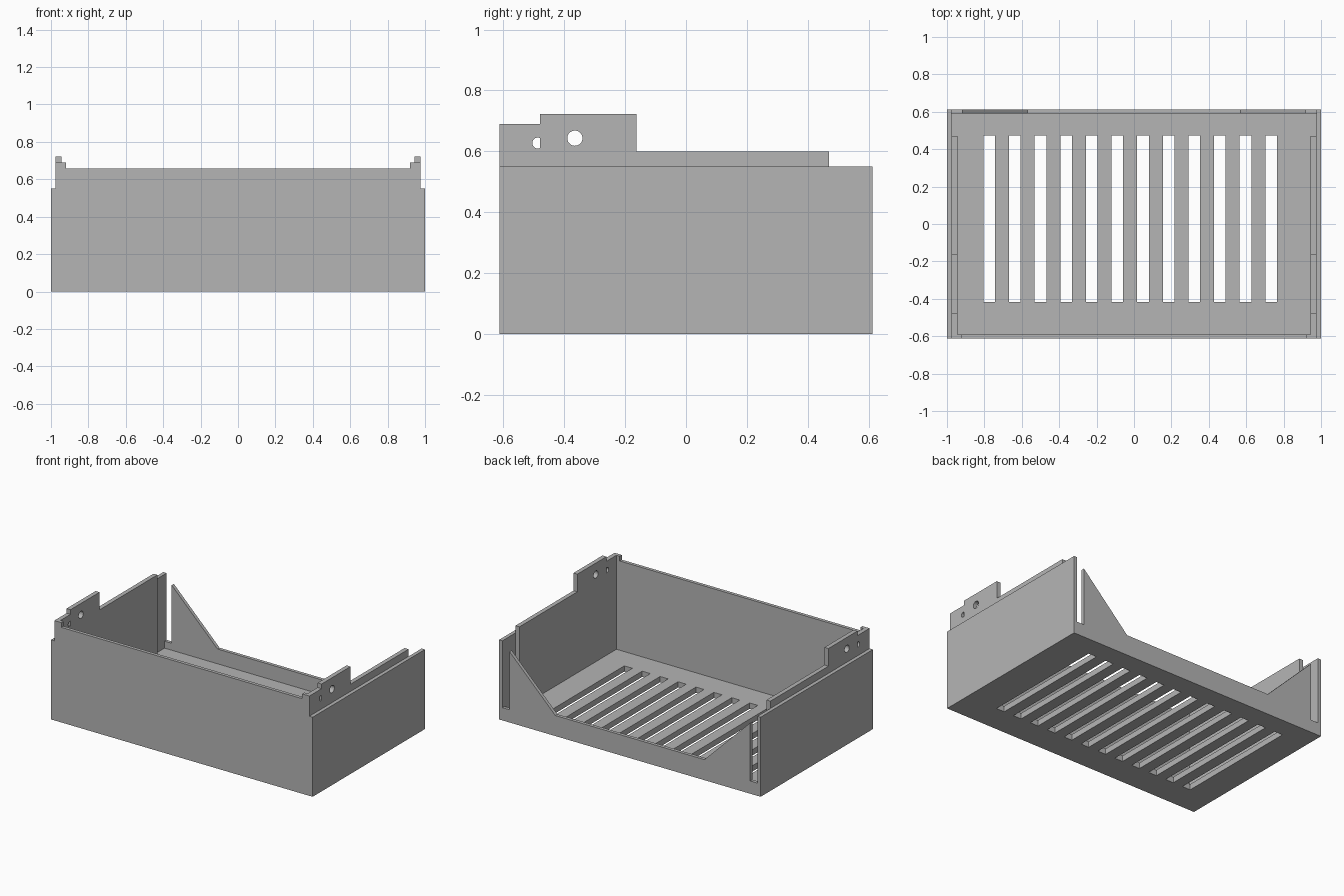
import bpy, bmesh, math
from mathutils import Matrix

cube = bpy.data.objects.get("Cube")
if cube:
    bpy.data.objects.remove(cube, do_unlink=True)

grey = bpy.data.materials.new("plain grey")
colour = (0.46, 0.46, 0.46, 1)
grey.diffuse_color = colour
grey.use_nodes = True
grey.node_tree.nodes["Principled BSDF"].inputs["Base Color"].default_value = colour

# Local (u, v, depth) directions for each plate orientation
PLANES = {
    "x": Matrix(((0, 0, 1), (1, 0, 0), (0, 1, 0))),
    "y": Matrix(((1, 0, 0), (0, 0, -1), (0, 1, 0))),
    "z": Matrix.Identity(3),
}


def plate(name, axis, low, high, outline, holes=()):
    """Flat plate from an outline with holes, spanning low to high on one axis."""
    curve = bpy.data.curves.new(name + "_outline", "CURVE")
    curve.dimensions = "2D"
    curve.fill_mode = "BOTH"
    curve.extrude = (high - low) / 2
    for loop in [outline, *holes]:
        spline = curve.splines.new("POLY")
        spline.points.add(len(loop) - 1)
        for point, (u, v) in zip(spline.points, loop):
            point.co = (u, v, 0, 1)
        spline.use_cyclic_u = True
    temp = bpy.data.objects.new(name + "_temp", curve)
    bpy.context.collection.objects.link(temp)
    deps = bpy.context.evaluated_depsgraph_get()
    mesh = bpy.data.meshes.new_from_object(temp.evaluated_get(deps))
    bpy.data.objects.remove(temp, do_unlink=True)
    bpy.data.curves.remove(curve)

    # Weld, orient and place the plate
    mesh.transform(PLANES[axis].to_4x4())
    bm = bmesh.new()
    bm.from_mesh(mesh)
    bmesh.ops.remove_doubles(bm, verts=bm.verts, dist=0.0001)
    for v in bm.verts:
        v.co["xyz".index(axis)] += (low + high) / 2
    bmesh.ops.recalc_face_normals(bm, faces=bm.faces)
    for f in bm.faces:
        f.smooth = False
    bm.to_mesh(mesh)
    bm.free()
    mesh.name = name
    mesh.materials.clear()
    mesh.materials.append(grey)
    obj = bpy.data.objects.new(name, mesh)
    bpy.context.collection.objects.link(obj)
    return obj


def rect(u0, u1, v0, v1):
    return [(u0, v0), (u1, v0), (u1, v1), (u0, v1)]


def circle(u, v, r, n=32):
    return [(u + r * math.cos(2 * math.pi * i / n),
             v + r * math.sin(2 * math.pi * i / n)) for i in range(n)]


def symmetric(half):
    """Mirror a right-hand half profile to the left."""
    return half + [(-u, v) for u, v in reversed(half)]


X, Y = 1.0, 0.613            # outer half sizes
SKIN, INNER = 0.975, 0.945   # side wall layers
WALL = 0.59                  # inside of front and back walls
FLOOR = 0.04

# Slotted floor
slots = [rect(c - 0.031, c + 0.031, -0.417, 0.473)
         for c in (-0.774 + 0.137 * i for i in range(12))]
plate("slotted_floor", "z", 0, FLOOR, rect(-SKIN, SKIN, -WALL, WALL), slots)

# Front wall with raised corners
plate("front_wall", "y", -Y, -WALL, symmetric(
    [(X, 0), (X, 0.55), (SKIN, 0.55), (SKIN, 0.69), (0.92, 0.69), (0.92, 0.657)]))

# Low back wall with sloped posts and corner slots
plate("back_wall", "y", WALL, Y, symmetric(
    [(SKIN, 0), (SKIN, 0.088), (0.92, 0.088), (0.92, 0.49), (0.57, 0.142)]))

# Side walls: outer skin plus taller inner layer with a drilled tab
tab_profile = [(-WALL, FLOOR), (0.47, FLOOR), (0.47, 0.6), (-0.163, 0.6),
               (-0.163, 0.722), (-0.48, 0.722), (-0.48, 0.69), (-WALL, 0.69)]
big_hole = circle(-0.365, 0.643, 0.025)
small_hole = [(u, v) for u, v in circle(-0.487, 0.627, 0.018) if u < -0.478]
for side, s in (("left", 1), ("right", -1)):
    plate(side + "_outer_wall", "x", *sorted((s * SKIN, s * X)),
          rect(-WALL, Y, 0, 0.55))
    plate(side + "_inner_wall", "x", *sorted((s * INNER, s * SKIN)),
          tab_profile, [big_hole, small_hole])
